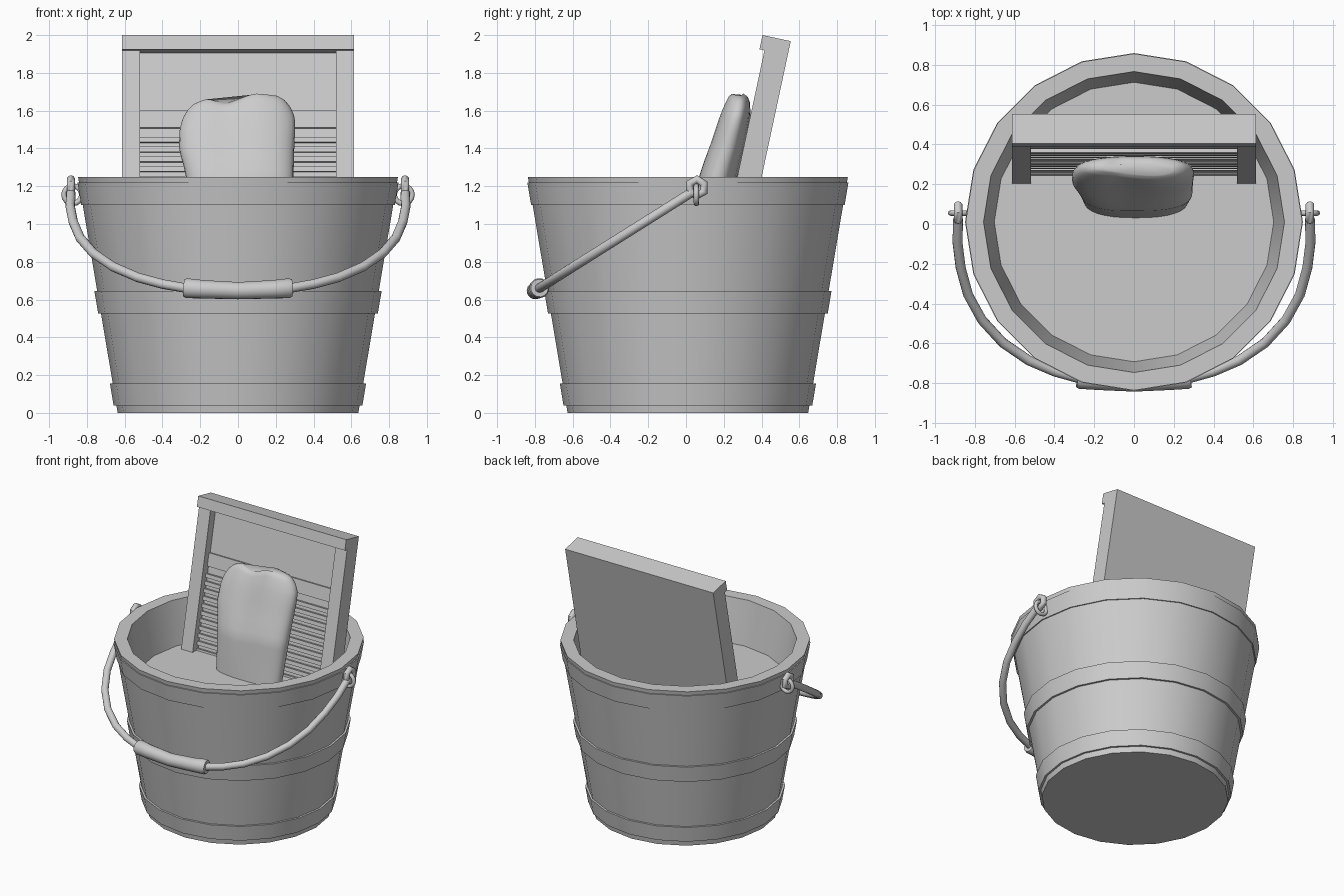
import bpy, bmesh, math
from mathutils import Vector, Matrix

if "Cube" in bpy.data.objects:
    bpy.data.objects.remove(bpy.data.objects["Cube"])

CY = 0.01      # bucket centre in y
FLOOR = 0.93   # height of the surface inside the bucket


def make(name, verts, faces, smooth=None):
    me = bpy.data.meshes.new(name)
    me.from_pydata(verts, [], faces)
    bm = bmesh.new()
    bm.from_mesh(me)
    bmesh.ops.remove_doubles(bm, verts=bm.verts, dist=1e-5)
    bmesh.ops.recalc_face_normals(bm, faces=bm.faces)
    bm.to_mesh(me)
    bm.free()
    ob = bpy.data.objects.new(name, me)
    bpy.context.collection.objects.link(ob)
    if smooth:
        bpy.ops.object.select_all(action='DESELECT')
        bpy.context.view_layer.objects.active = ob
        ob.select_set(True)
        bpy.ops.object.shade_smooth_by_angle(angle=math.radians(smooth))
    return ob


def rings(name, loops, closed=False, smooth=40):
    """Skin a list of equal-sized rings, capping the ends or joining them."""
    n, m = len(loops[0]), len(loops)
    verts = [v for loop in loops for v in loop]
    faces = [(a * n + i, a * n + (i + 1) % n, (a + 1) % m * n + (i + 1) % n, (a + 1) % m * n + i)
             for a in range(m if closed else m - 1) for i in range(n)]
    if not closed:
        faces += [tuple(range(n)), tuple(range((m - 1) * n, m * n))]
    return make(name, verts, faces, smooth)


def lathe(name, profile, closed=False, sides=20):
    return rings(name, [[(r * math.cos(2 * math.pi * i / sides),
                          CY + r * math.sin(2 * math.pi * i / sides), z)
                         for i in range(sides)] for r, z in profile], closed)


def tube(name, pts, radii, sides=12, closed=False):
    pts = [Vector(p) for p in pts]
    n, loops = len(pts), []
    normal = (pts[1] - pts[0]).cross(pts[n // 3] - pts[0]).normalized()  # planar path
    for i, p in enumerate(pts):
        a = pts[(i - 1) % n] if closed else pts[max(i - 1, 0)]
        b = pts[(i + 1) % n] if closed else pts[min(i + 1, n - 1)]
        side = normal.cross((b - a).normalized())
        r = radii[i] if isinstance(radii, list) else radii
        loops.append([p + r * (math.cos(t) * side + math.sin(t) * normal)
                      for t in (2 * math.pi * k / sides for k in range(sides))])
    return rings(name, loops, closed, 50)


def lerp(table, t):
    for (a, *va), (b, *vb) in zip(table, table[1:]):
        if t <= b:
            f = max(0, (t - a) / (b - a))
            f = f * f * (3 - 2 * f) if len(va) == 1 else f
            return [p + (q - p) * f for p, q in zip(va, vb)]
    return list(table[-1][1:])


def body_r(z):
    return 0.637 + 0.168 * z


# Bucket with thick rim and the surface inside it
lathe("bucket", [(body_r(0), 0), (body_r(1.25), 1.25), (0.757, 1.25), (0.703, FLOOR)])

# Hoops around the bucket
for name, z0, z1 in (("lower_hoop", 0.04, 0.155), ("middle_hoop", 0.525, 0.645), ("upper_hoop", 1.10, 1.22)):
    t = 0.015 if z0 < 1 else 0.008
    lathe(name, [(body_r(z0) - 0.02, z0), (body_r(z0) + t, z0),
                 (body_r(z1) + t, z1), (body_r(z1) - 0.02, z1)], True)

# Washboard, leaning back
lean = Matrix.Translation((0, 0.405, 2.0)) @ Matrix.Rotation(math.radians(-12.1), 4, 'X')


def board(name, x0, x1, y0, y1, z0, z1):
    v = [lean @ Vector((x, y, z)) for z in (z0, z1) for x, y in ((x0, y0), (x1, y0), (x1, y1), (x0, y1))]
    return make(name, v, [(0, 1, 2, 3), (4, 5, 6, 7), (0, 1, 5, 4), (1, 2, 6, 5), (2, 3, 7, 6), (3, 0, 4, 7)])


board("washboard_top_rail", -0.613, 0.613, 0, 0.153, -0.077, 0)
for s, label in ((-1, "left"), (1, "right")):
    board("washboard_" + label + "_post", s * 0.613, s * 0.518, 0.027, 0.153, -1.12, -0.077)
board("washboard_panel", -0.518, 0.518, 0.09, 0.153, -1.12, -0.077)
board("washboard_crossbar", -0.518, 0.518, 0.075, 0.10, -0.485, -0.39)
for i in range(11):
    z = -0.55 - 0.053 * i
    board("washboard_rib", -0.518, 0.518, 0.068, 0.10, z - 0.014, z + 0.014)

# Wet cloth draped on the washboard: height, left, right, front, back
shape = [(0.0, -0.25, 0.27, 0.03, 0.20), (0.42, -0.27, 0.295, 0.06, 0.265), (0.52, -0.285, 0.295, 0.085, 0.285),
         (0.66, -0.312, 0.298, 0.125, 0.315), (0.80, -0.31, 0.303, 0.165, 0.335),
         (0.88, -0.295, 0.30, 0.19, 0.342), (0.94, -0.27, 0.28, 0.213, 0.34),
         (0.98, -0.235, 0.25, 0.23, 0.33), (1.0, -0.17, 0.20, 0.25, 0.305)]
tops = [(-0.31, 1.64), (-0.16, 1.66), (-0.07, 1.637), (0.1, 1.69), (0.2, 1.68), (0.31, 1.655)]
loops = []
for k in range(25):
    t = 1 - (1 - k / 24) ** 1.6
    x0, x1, y0, y1 = lerp(shape, t)
    loop = []
    for i in range(32):
        c, s = math.cos(2 * math.pi * i / 32), math.sin(2 * math.pi * i / 32)
        x = (x0 + x1) / 2 + (x1 - x0) / 2 * math.copysign(abs(c) ** 0.85, c)
        y = (y0 + y1) / 2 + (y1 - y0) / 2 * math.copysign(abs(s) ** 0.85, s)
        y += 0.012 * t * math.sin(9 * x + 3 * t) * (s < 0) * abs(s)
        loop.append((x, y, FLOOR - 0.01 + t * (lerp(tops, x)[0] - FLOOR + 0.01)))
    loops.append(loop)
rings("cloth", loops, smooth=80)

# Bail handle: front-view curve placed in a tilted plane
half = [(0.885, 1.165), (0.888, 1.09), (0.872, 1.01), (0.835, 0.925), (0.765, 0.845), (0.66, 0.773),
        (0.53, 0.717), (0.40, 0.682), (0.28, 0.661), (0.14, 0.65)]


def tilt(x, z):
    return (x, 0.05 - (1.18 - z) * 1.59, z)


path = half + [(0, 0.647)] + [(-x, z) for x, z in reversed(half)]
tube("handle", [tilt(*p) for p in path], 0.025)

# Grip, slightly waisted
grip = [(-0.285, 0.661), (-0.27, 0.66), (-0.18, 0.654), (0, 0.647), (0.18, 0.654), (0.27, 0.66), (0.285, 0.661)]
tube("handle_grip", [tilt(*p) for p in grip], [0.047, 0.053, 0.049, 0.046, 0.049, 0.053, 0.047], 14)

# Handle end loops and the staples that hold them
for s, label in ((-1, "left"), (1, "right")):
    ang = [2 * math.pi * i / 6 + 0.5 for i in range(6)]
    tube(label + "_handle_loop", [(s * 0.885, 0.057 + 0.043 * math.cos(a), 1.193 + 0.043 * math.sin(a))
                                  for a in ang], 0.022, 10, True)
    ang = [2 * math.pi * i / 16 for i in range(16)]
    tube(label + "_staple", [(s * (0.875 + 0.047 * math.cos(a)), 0.055, 1.155 + 0.047 * math.sin(a))
                             for a in ang], 0.014, 8, True)
